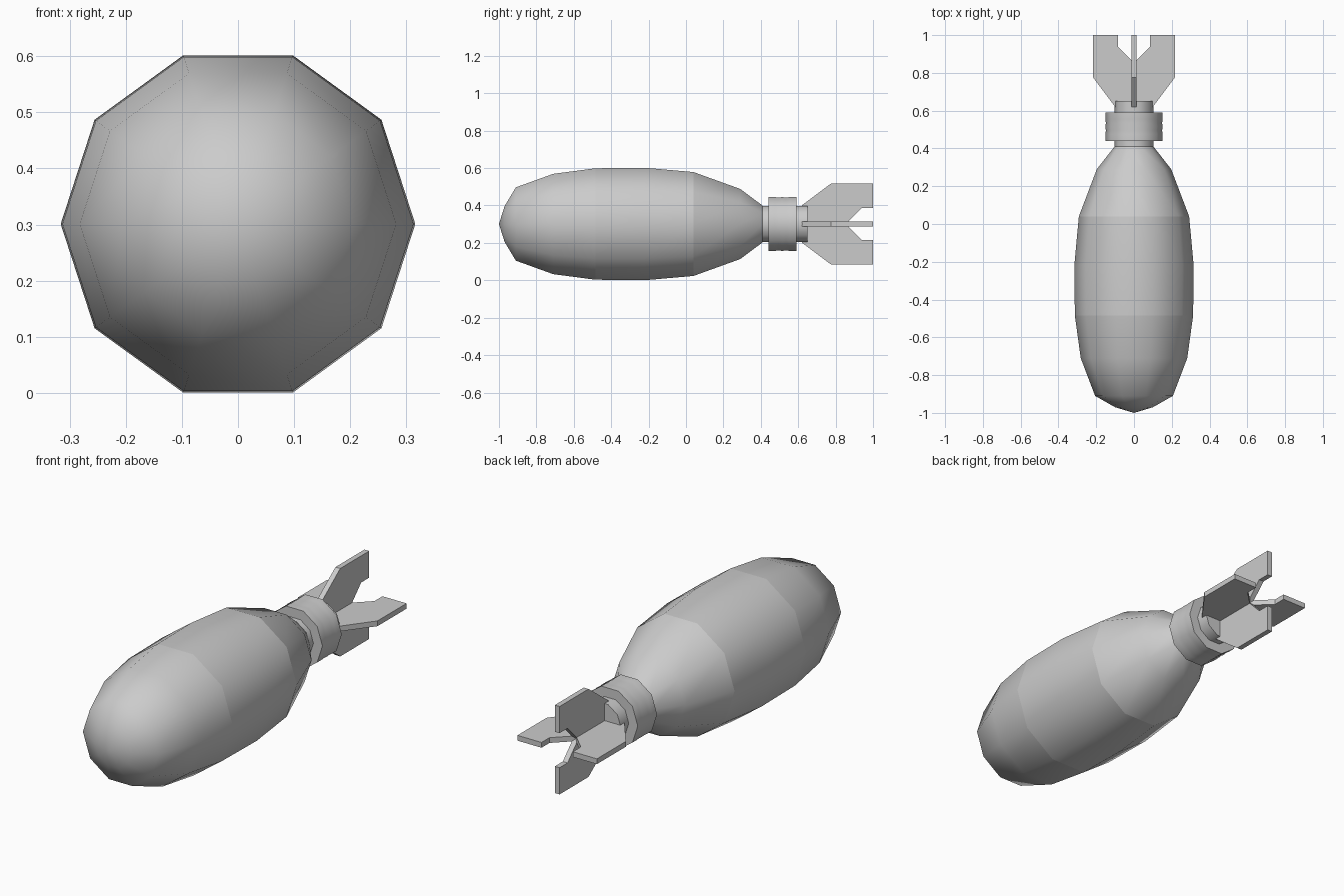
import bpy, bmesh, math
from mathutils import Matrix

if "Cube" in bpy.data.objects:
    bpy.data.objects.remove(bpy.data.objects["Cube"])

SIDES = 10
AXIS_Z = 0.301

metal = bpy.data.materials.new("plain grey")
metal.use_nodes = True
grey = (0.6, 0.6, 0.6, 1)
metal.diffuse_color = grey
metal.node_tree.nodes["Principled BSDF"].inputs["Base Color"].default_value = grey


def finish(bm, name):
    """Turn a bmesh into an object lying on the long axis."""
    bmesh.ops.recalc_face_normals(bm, faces=bm.faces)
    mesh = bpy.data.meshes.new(name)
    bm.to_mesh(mesh)
    bm.free()
    obj = bpy.data.objects.new(name, mesh)
    obj.location.z = AXIS_Z
    mesh.materials.append(metal)
    bpy.context.collection.objects.link(obj)
    return obj


def lathe(name, profile, sharp_rings=()):
    """Ten-sided turned part from (y, radius) points; radius 0 makes a tip."""
    bm = bmesh.new()
    rings = []
    for y, r in profile:
        count = SIDES if r > 0 else 1
        angles = [math.tau * i / SIDES for i in range(count)]
        rings.append([bm.verts.new((r * math.cos(a), y, r * math.sin(a))) for a in angles])
    for a, b in zip(rings, rings[1:]):
        for i in range(SIDES):
            j = (i + 1) % SIDES
            if len(a) == 1:
                bm.faces.new((a[0], b[i], b[j]))
            else:
                bm.faces.new((a[i], a[j], b[j], b[i]))
    # flat end caps
    for ring in (rings[0], rings[-1]):
        if len(ring) > 1:
            cap = bm.faces.new(ring)
            for edge in cap.edges:
                edge.smooth = False
    for face in bm.faces:
        face.smooth = len(face.verts) < SIDES
    # hard seams between body sections
    for k in sharp_rings:
        ring = rings[k]
        for i in range(SIDES):
            bm.edges.get((ring[i], ring[(i + 1) % SIDES])).smooth = False
    return finish(bm, name)


# Rounded casing with two seams
lathe("casing", [(-1.0, 0), (-0.97, 0.1), (-0.91, 0.206), (-0.71, 0.282),
                 (-0.485, 0.313), (-0.22, 0.316), (0.04, 0.292),
                 (0.29, 0.197), (0.41, 0.103)], sharp_rings=(4, 6))

# Neck and the grooved collar around it
lathe("neck", [(0.40, 0.102), (0.65, 0.102)])
lathe("collar", [(0.44, 0.151), (0.475, 0.151), (0.495, 0.149), (0.515, 0.151),
                 (0.535, 0.149), (0.555, 0.151), (0.59, 0.151)])

# Four tail fins, notched toward the axis
FIN = [(0, 0.62), (0.1, 0.62), (0.216, 0.775), (0.216, 1.0),
       (0.085, 1.0), (0.085, 0.938), (0, 0.855)]
HALF_THICK = 0.013
for i, name in enumerate(("left_fin", "top_fin", "right_fin", "bottom_fin")):
    bm = bmesh.new()
    face = bm.faces.new([bm.verts.new((x, y, -HALF_THICK)) for x, y in FIN])
    grown = bmesh.ops.extrude_face_region(bm, geom=[face])
    verts = [v for v in grown["geom"] if isinstance(v, bmesh.types.BMVert)]
    bmesh.ops.translate(bm, verts=verts, vec=(0, 0, 2 * HALF_THICK))
    bmesh.ops.transform(bm, matrix=Matrix.Rotation(-i * math.pi / 2, 4, "Y"), verts=bm.verts)
    finish(bm, name)
